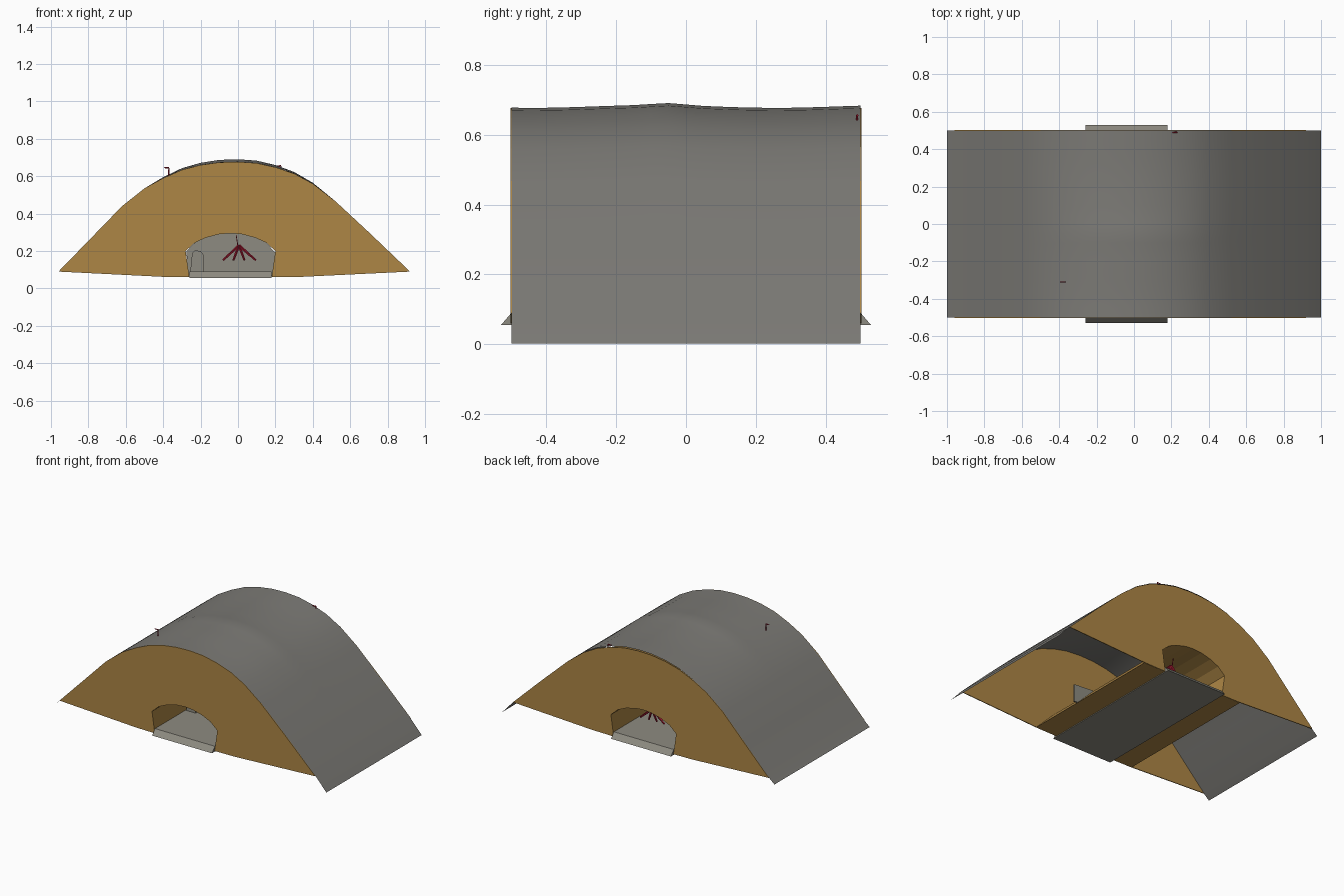
import bpy, bmesh, math
from mathutils import Vector

if "Cube" in bpy.data.objects:
    bpy.data.objects.remove(bpy.data.objects["Cube"])


def material(name, color):
    m = bpy.data.materials.new(name)
    m.diffuse_color = (*color, 1)
    m.use_nodes = True
    m.node_tree.nodes["Principled BSDF"].inputs["Base Color"].default_value = m.diffuse_color
    return m


EARTH = material("earth", (0.42, 0.24, 0.06))
STONE = material("stone", (0.27, 0.26, 0.22))
TURF = material("turf", (0.2, 0.195, 0.18))
RED = material("red", (0.35, 0.01, 0.03))


def finish(bm, name, mat):
    me = bpy.data.meshes.new(name)
    bm.to_mesh(me)
    bm.free()
    ob = bpy.data.objects.new(name, me)
    me.materials.append(mat)
    bpy.context.collection.objects.link(ob)
    return ob


def prism(name, pts, y0, y1, mat):
    """Solid outline in the xz plane, pushed from y0 to y1."""
    bm = bmesh.new()
    face = bm.faces.new([bm.verts.new((x, y0, z)) for x, z in pts])
    ext = bmesh.ops.extrude_face_region(bm, geom=[face])
    moved = [v for v in ext["geom"] if isinstance(v, bmesh.types.BMVert)]
    bmesh.ops.translate(bm, verts=moved, vec=(0, y1 - y0, 0))
    bmesh.ops.recalc_face_normals(bm, faces=bm.faces)
    return finish(bm, name, mat)


def sheet(name, pts, ys, mat, lift=lambda x, y: 0):
    """Open profile swept along y as a single surface."""
    bm = bmesh.new()
    rows = [[bm.verts.new((x, y, z + lift(x, y))) for x, z in pts] for y in ys]
    for a, b in zip(rows, rows[1:]):
        for i in range(len(pts) - 1):
            bm.faces.new((a[i], b[i], b[i + 1], a[i + 1]))
    return finish(bm, name, mat)


def rod(bm, a, b, r):
    a, b = Vector(a), Vector(b)
    d = b - a
    mat = d.to_track_quat('Z', 'Y').to_matrix().to_4x4()
    mat.translation = (a + b) / 2
    bmesh.ops.create_cone(bm, cap_ends=True, segments=5, radius1=r,
                          radius2=r * 0.7, depth=d.length, matrix=mat)


# Mound and tunnel outlines
hill = [(-0.96, 0.09), (-0.78, 0.275), (-0.62, 0.44), (-0.5, 0.535), (-0.4, 0.59),
        (-0.3, 0.634), (-0.2, 0.66), (-0.1, 0.674), (0, 0.677), (0.1, 0.67),
        (0.2, 0.648), (0.3, 0.614), (0.4, 0.56), (0.52, 0.467), (0.7, 0.3), (0.92, 0.09)]
arch = [(-0.26, 0.06), (-0.28, 0.2), (-0.23, 0.245), (-0.17, 0.272), (-0.1, 0.29),
        (-0.04, 0.295), (0.02, 0.29), (0.09, 0.272), (0.15, 0.245), (0.2, 0.2), (0.18, 0.06)]

# Cut end faces of the mound
outline = hill + [(0.34, 0.062)] + arch[::-1] + [(-0.4, 0.062)]
for name, y in (("front_end", -0.503), ("back_end", 0.498)):
    prism(name, outline, y, y + 0.005, EARTH)

# Turf shell with gentle bumps along the crest
def bumps(x, y):
    crest = max(0, 1 - (x / 0.5) ** 2)
    return crest * (0.004 + 0.004 * math.sin(9 * y + 2.4) + 0.006 * math.exp(-((y + 0.05) / 0.06) ** 2))

turf = sheet("turf_shell", [(-1, 0.055)] + hill + [(1, 0.002)],
             [-0.5 + i / 20 for i in range(21)], TURF, bumps)
turf.data.shade_smooth()

# Tunnel lining and the earth banks supporting it
sheet("tunnel_lining", arch, [-0.5, 0.5], EARTH)
prism("left_bank", [(-0.4, 0.06), (-0.28, 0.2), (-0.26, 0.06)], -0.5, 0.5, EARTH)
prism("right_bank", [(0.34, 0.06), (0.18, 0.06), (0.2, 0.2)], -0.5, 0.5, EARTH)

# Floor slab with sloped ends
bm = bmesh.new()
bmesh.ops.create_cube(bm, size=1)
for v in bm.verts:
    top = v.co.z > 0
    v.co = (-0.26 if v.co.x < 0 else 0.18,
            math.copysign(0.5 if top else 0.53, v.co.y), 0.09 if top else 0.055)
finish(bm, "floor_slab", STONE)

# Partition wall and leaning tablet in the tunnel
prism("partition_wall", [(-0.27, 0.07), (-0.275, 0.2)] + arch[2:9] +
      [(0.2, 0.19), (0.36, 0.18), (0.36, 0.065)], -0.13, -0.12, STONE)
prism("tablet", [(-0.255, 0.09), (-0.245, 0.19), (-0.23, 0.203), (-0.2, 0.2),
                 (-0.185, 0.18), (-0.185, 0.09)], -0.18, -0.15, STONE)

# Red branching ornaments, one for each side of the wall
for name, y in (("front_ornament", -0.17), ("back_ornament", 0.35)):
    bm = bmesh.new()
    for tx, tz in ((-0.08, 0.15), (-0.06, 0.17), (-0.025, 0.15), (0.035, 0.15), (0.07, 0.17), (0.095, 0.15)):
        rod(bm, (0.005, y, 0.23), (tx, y - 0.01, tz), 0.008)
    rod(bm, (0, y, 0.22), (-0.01, y, 0.285), 0.003)
    finish(bm, name, RED)

# Small hooks on the turf
for name, x, y, z in (("left_hook", -0.37, -0.31, 0.6), ("right_hook", 0.23, 0.49, 0.635)):
    bm = bmesh.new()
    top = z + (0.045 if x < 0 else 0.02)
    rod(bm, (x, y, z), (x, y, top), 0.004)
    rod(bm, (x, y, top), (x - 0.025, y, top), 0.004)
    finish(bm, name, RED)
